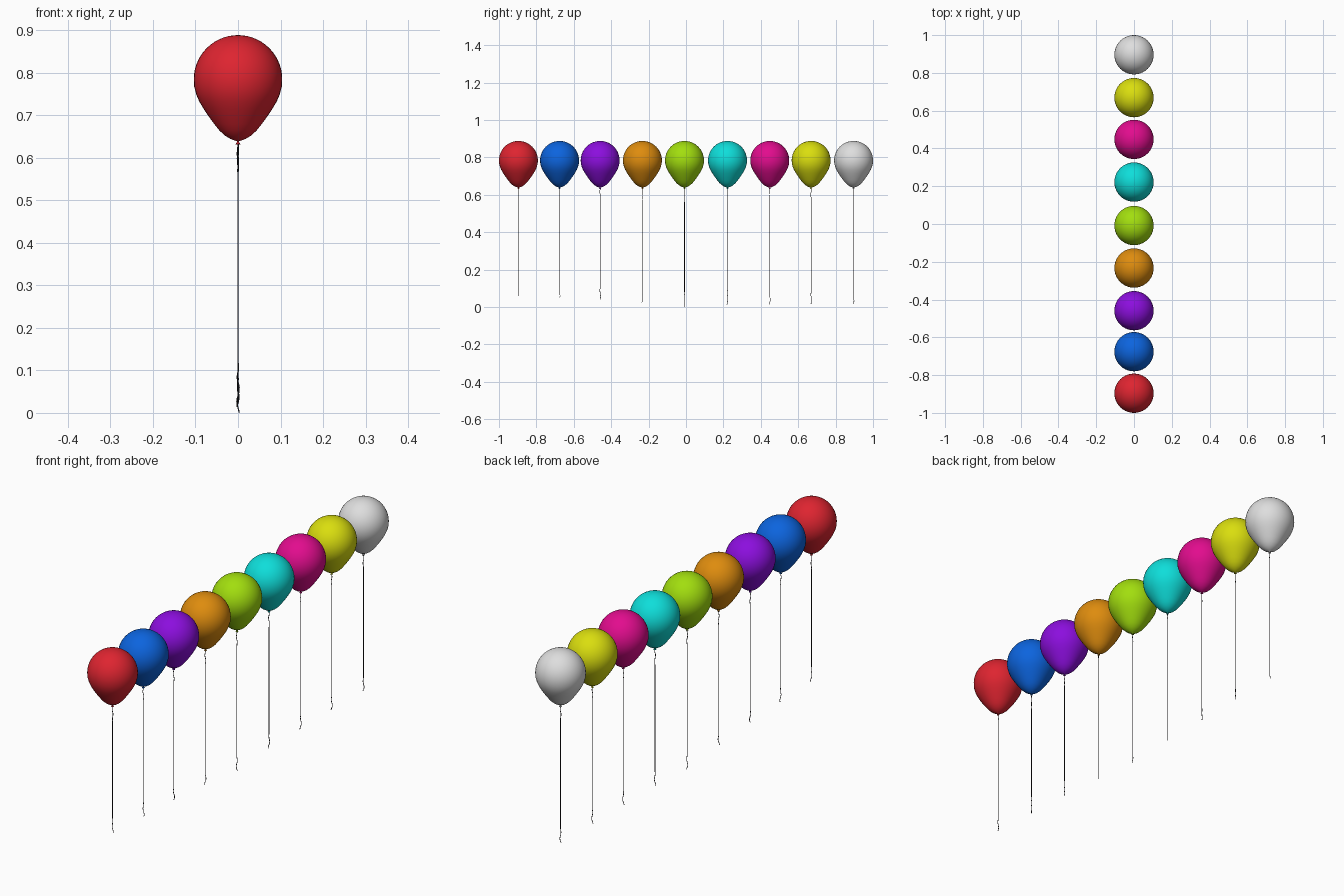
import bpy
import bmesh
import math
from mathutils import Matrix, Vector

cube = bpy.data.objects.get("Cube")
if cube:
    bpy.data.objects.remove(cube, do_unlink=True)


def to_linear(c):
    c /= 255
    return c / 12.92 if c <= 0.04045 else ((c + 0.055) / 1.055) ** 2.4


def make_material(name, rgb):
    mat = bpy.data.materials.new(name)
    mat.use_nodes = True
    colour = (*[to_linear(c) for c in rgb], 1)
    mat.diffuse_color = colour
    mat.node_tree.nodes["Principled BSDF"].inputs["Base Color"].default_value = colour
    return mat


RADIUS, CENTRE_Z = 0.104, 0.784
# Lower taper of the balloon and its flared knot: (radius, height)
TAPER = [(0.103, 0.767), (0.098, 0.748), (0.091, 0.732), (0.081, 0.715), (0.069, 0.697),
         (0.056, 0.679), (0.044, 0.664), (0.031, 0.652), (0.018, 0.644), (0.007, 0.640),
         (0.0025, 0.639), (0.002, 0.637), (0.006, 0.631), (0, 0.632)]


def make_balloon(name, y, mat):
    """Lathe a round crown and tapered lower half around the vertical axis."""
    steps = 14
    crown = [(RADIUS * math.sin(a), CENTRE_Z + RADIUS * math.cos(a))
             for a in (i * math.pi / 2 / steps for i in range(steps + 1))]
    bm = bmesh.new()
    verts = [bm.verts.new((r, 0, z)) for r, z in crown + TAPER]
    edges = [bm.edges.new(pair) for pair in zip(verts, verts[1:])]
    bmesh.ops.spin(bm, geom=verts + edges, axis=(0, 0, 1), cent=(0, 0, 0),
                   angle=2 * math.pi, steps=40, use_duplicate=False)
    bmesh.ops.remove_doubles(bm, verts=bm.verts, dist=0.0001)
    bmesh.ops.recalc_face_normals(bm, faces=bm.faces)
    for f in bm.faces:
        f.smooth = True
    mesh = bpy.data.meshes.new(name)
    bm.to_mesh(mesh)
    bm.free()
    mesh.materials.append(mat)
    obj = bpy.data.objects.new(name, mesh)
    obj.location.y = y
    bpy.context.collection.objects.link(obj)


def make_string(name, y, bottom, mat, phase):
    """Thin cord, straight in the middle and curly near both ends."""
    curve = bpy.data.curves.new(name, "CURVE")
    curve.dimensions = "3D"
    curve.bevel_depth = 0.0014
    curve.bevel_resolution = 1
    curve.use_fill_caps = True
    spline = curve.splines.new("POLY")
    count = 70
    spline.points.add(count - 1)
    top = 0.635
    for i, p in enumerate(spline.points):
        z = top + (bottom - top) * i / (count - 1)
        curl = max(0, 1 - (z - bottom) / 0.08, 1 - (top - z) / 0.08)
        wave = 0.003 * curl * min(1, i / 3)
        p.co = (wave * math.sin(z * 130 + phase),
                wave * math.cos(z * 95 + phase), z, 1)
    curve.materials.append(mat)
    obj = bpy.data.objects.new(name, curve)
    obj.location.y = y
    bpy.context.collection.objects.link(obj)


# Row from front to back: colour name, sRGB colour, y position, string end height
ROW = [("red", (222, 36, 48), -0.896, 0.060),
       ("blue", (12, 100, 222), -0.676, 0.050),
       ("purple", (140, 14, 222), -0.459, 0.042),
       ("orange", (222, 140, 14), -0.233, 0.025),
       ("green", (162, 222, 14), -0.008, 0.001),
       ("turquoise", (14, 222, 218), 0.222, 0.014),
       ("pink", (226, 12, 142), 0.448, 0.014),
       ("yellow", (218, 222, 14), 0.669, 0.016),
       ("white", (222, 222, 222), 0.896, 0.016)]

string_mat = make_material("dark string", (45, 42, 45))
for i, (colour, rgb, y, bottom) in enumerate(ROW):
    make_balloon(colour + "_balloon", y, make_material(colour + " rubber", rgb))
    make_string(colour + "_balloon_string", y, bottom, string_mat, i * 0.4)
